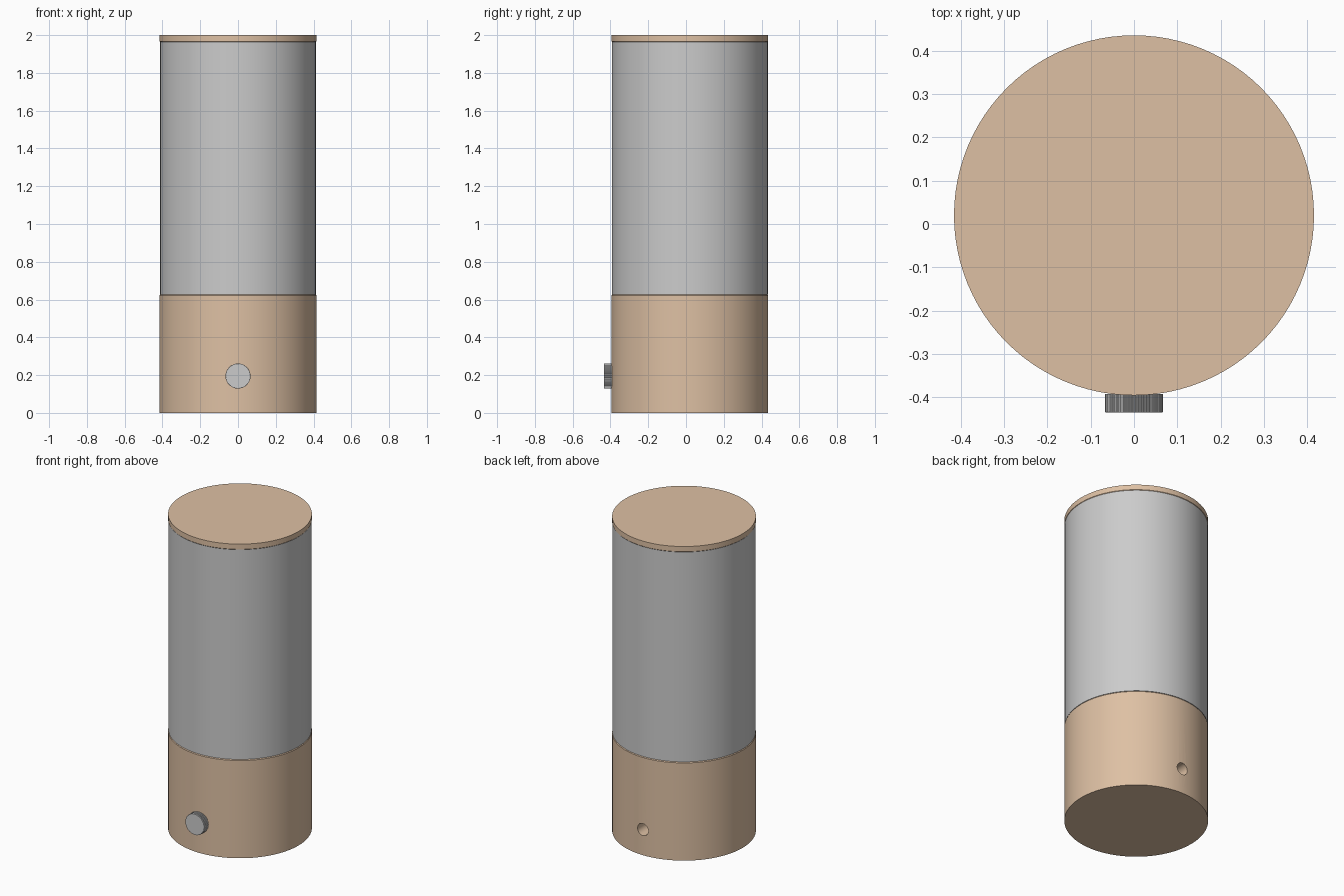
import bpy, bmesh, math

if "Cube" in bpy.data.objects:
    bpy.data.objects.remove(bpy.data.objects["Cube"])

CY = 0.02      # body axis offset in y (the knob sticks out at the front)
R = 0.415

wood = bpy.data.materials.new("light_wood")
wood.diffuse_color = (0.73, 0.53, 0.37, 1)
wood.use_nodes = True
wood.node_tree.nodes["Principled BSDF"].inputs["Base Color"].default_value = wood.diffuse_color


def finish(ob, angle=30):
    bpy.ops.object.select_all(action='DESELECT')
    ob.select_set(True)
    bpy.context.view_layer.objects.active = ob
    bpy.ops.object.shade_smooth_by_angle(angle=math.radians(angle))


def lathe(name, profile, loc, seg=96, rot=(0, 0, 0), mat=None, tooth=0.0):
    """Closed solid of revolution from (radius, height) rings, optionally knurled."""
    bm = bmesh.new()
    rings = []
    for r, z in profile:
        ring = []
        for i in range(seg):
            a = 2 * math.pi * i / seg
            q = r - (tooth if i % 4 in (2, 3) else 0)
            ring.append(bm.verts.new((q * math.cos(a), q * math.sin(a), z)))
        rings.append(ring)
    for lo, hi in zip(rings, rings[1:]):
        for i in range(seg):
            j = (i + 1) % seg
            bm.faces.new((lo[i], lo[j], hi[j], hi[i]))
    bm.faces.new(rings[0][::-1])
    bm.faces.new(rings[-1])
    me = bpy.data.meshes.new(name)
    bm.to_mesh(me)
    bm.free()
    ob = bpy.data.objects.new(name, me)
    bpy.context.collection.objects.link(ob)
    ob.location, ob.rotation_euler = loc, rot
    if mat:
        me.materials.append(mat)
    return ob


# Wooden base with softened top edge
base = lathe("base", [(R, 0), (R, 0.622), (R - 0.005, 0.628)], (0, CY, 0), mat=wood)

# Cable hole in the back of the base
cutter = lathe("hole_cutter", [(0.038, -0.15), (0.038, 0.15)], (0, CY + R, 0.163),
               seg=32, rot=(math.pi / 2, 0, 0), mat=wood)
cutter.hide_render = True
cut = base.modifiers.new("cable_hole", 'BOOLEAN')
cut.operation, cut.solver, cut.object = 'DIFFERENCE', 'EXACT', cutter
bpy.context.view_layer.objects.active = base
bpy.ops.object.modifier_apply(modifier=cut.name)
bpy.data.objects.remove(cutter)
finish(base)

# Grey shade, a hair slimmer than the wood
finish(lathe("shade", [(R - 0.002, 0.628), (R - 0.002, 1.964)], (0, CY, 0)))

# Wooden lid
finish(lathe("lid", [(R - 0.003, 1.964), (R, 1.967), (R, 2.0)], (0, CY, 0), mat=wood))

# Knurled dimmer knob at the front, with a smooth face rim
knob_at = (0, -0.435, 0.195)
front = (-math.pi / 2, 0, 0)
finish(lathe("knob", [(0.067, 0.001), (0.067, 0.043)], knob_at, seg=240,
             rot=front, tooth=0.002), 20)
finish(lathe("knob_face", [(0.065, 0), (0.066, 0.002)], knob_at, seg=64, rot=front))
# Shaft joining knob and base
finish(lathe("knob_shaft", [(0.02, 0.04), (0.02, 0.08)], knob_at, seg=32, rot=front))
